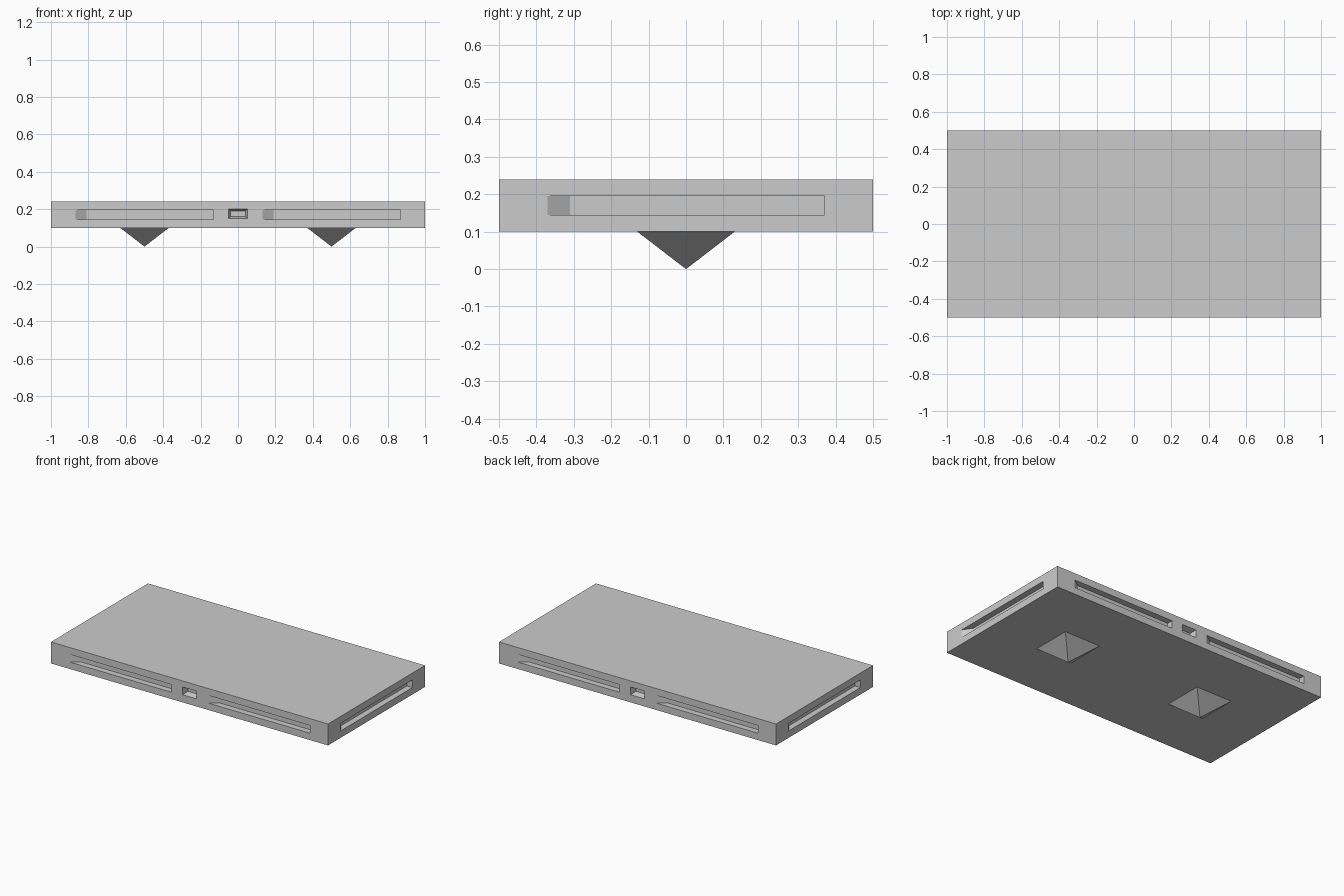
import bpy, bmesh, math
from mathutils import Matrix, Vector

cube = bpy.data.objects.get("Cube")
if cube:
    bpy.data.objects.remove(cube)

grey = bpy.data.materials.new("mid grey")
grey.use_nodes = True
colour = (0.6, 0.6, 0.6, 1)
grey.diffuse_color = colour
grey.node_tree.nodes["Principled BSDF"].inputs["Base Color"].default_value = colour

BOTTOM, TOP, MID = 0.1, 0.24, 0.17


def make_object(name, bm):
    bmesh.ops.recalc_face_normals(bm, faces=bm.faces)
    mesh = bpy.data.meshes.new(name)
    bm.to_mesh(mesh)
    bm.free()
    mesh.materials.append(grey)
    obj = bpy.data.objects.new(name, mesh)
    bpy.context.collection.objects.link(obj)
    return obj


def add_prism(bm, outer, inner, matrix):
    """Hexahedron between an outer and an inner rectangle (x0, x1, z0, z1, y)."""
    rings = []
    for x0, x1, z0, z1, y in (outer, inner):
        corners = ((x0, z0), (x1, z0), (x1, z1), (x0, z1))
        rings.append([bm.verts.new(matrix @ Vector((x, y, z))) for x, z in corners])
    a, b = rings
    bm.faces.new(a)
    bm.faces.new(b[::-1])
    for i in range(4):
        j = (i + 1) % 4
        bm.faces.new((a[i], b[i], b[j], a[j]))


def add_slot(bm, centre, matrix):
    # Long groove with a sloping left end and a square right end
    x0, x1 = centre - 0.37, centre + 0.37
    add_prism(bm, (x0 - 0.06, x1, 0.145, 0.195, -0.04),
              (x0 + 0.06, x1, 0.145, 0.195, 0.04), matrix)


# Cutters for grooves and ports on all four sides
cut = bmesh.new()
for half_turn in (0, math.pi):
    turn = Matrix.Rotation(half_turn, 4, "Z")
    long_side = turn @ Matrix.Translation((0, -0.5, 0))
    short_side = turn @ Matrix.Translation((1, 0, 0)) @ Matrix.Rotation(math.pi / 2, 4, "Z")
    for centre in (-0.5, 0.5):
        add_slot(cut, centre, long_side)
    add_slot(cut, 0, short_side)
    add_prism(cut, (-0.06, 0.06, 0.14, 0.21, -0.04),
              (-0.04, 0.04, 0.16, 0.19, 0.04), long_side)
cutter = make_object("groove_cutter", cut)
cutter.hide_render = True
cutter.hide_viewport = True

# Flat slab body
bm = bmesh.new()
bmesh.ops.create_cube(bm, size=1, matrix=Matrix.Translation((0, 0, MID))
                      @ Matrix.Diagonal((2, 1, TOP - BOTTOM, 1)))
body = make_object("body_slab", bm)
mod = body.modifiers.new("grooves", "BOOLEAN")
mod.operation = "DIFFERENCE"
mod.solver = "EXACT"
mod.object = cutter

# Pyramid feet
for name, x in (("right_foot", -0.5), ("left_foot", 0.5)):
    bm = bmesh.new()
    bmesh.ops.create_cone(bm, cap_ends=True, segments=4, radius1=0,
                          radius2=0.13 * math.sqrt(2), depth=BOTTOM,
                          matrix=Matrix.Translation((x, 0, BOTTOM / 2))
                          @ Matrix.Rotation(math.pi / 4, 4, "Z"))
    bmesh.ops.remove_doubles(bm, verts=bm.verts, dist=0.0001)
    make_object(name, bm)
